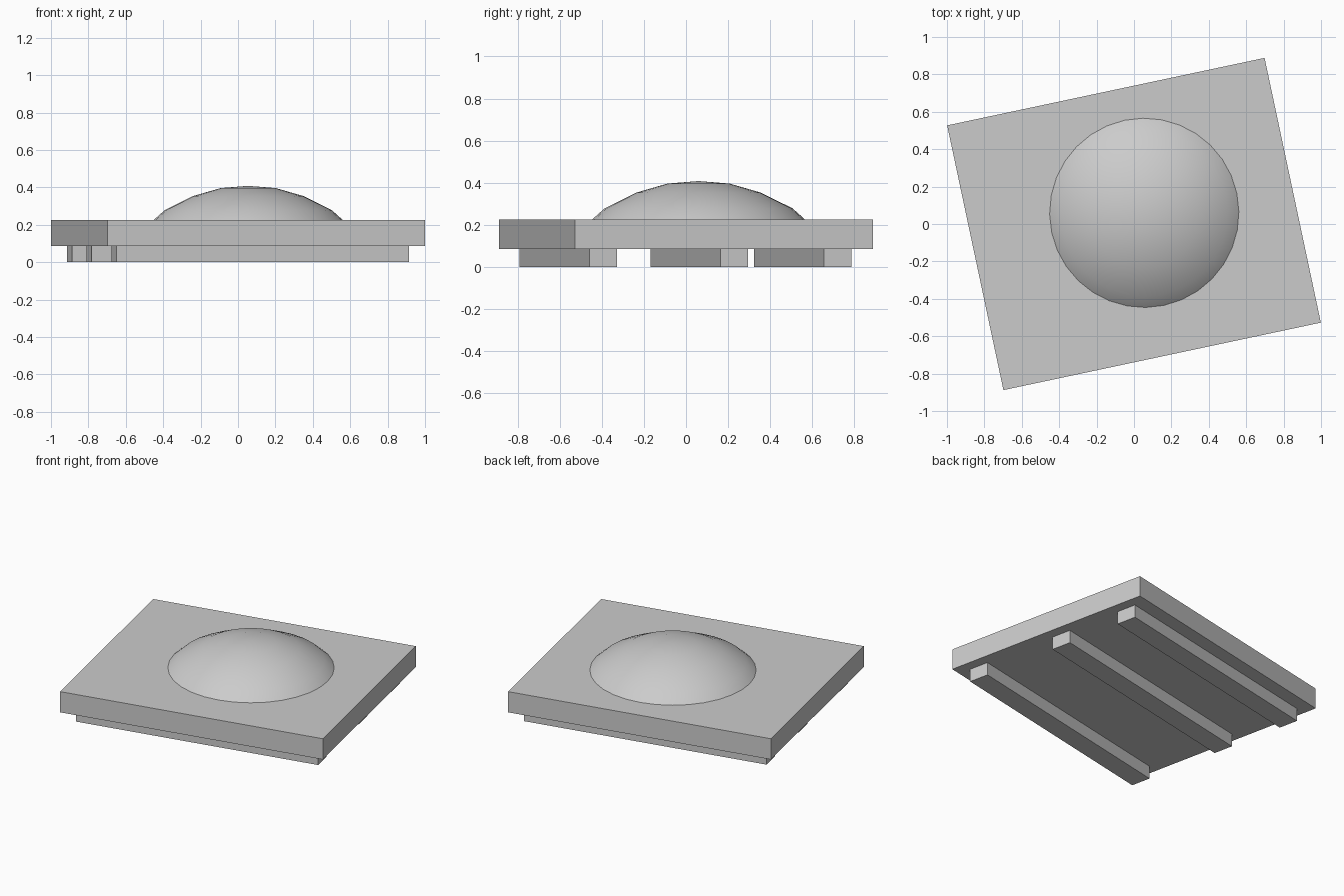
import bpy
import bmesh
from math import radians, cos, sin, pi

if "Cube" in bpy.data.objects:
    bpy.data.objects.remove(bpy.data.objects["Cube"], do_unlink=True)

TURN = radians(12)  # the whole model is turned about z

grey = bpy.data.materials.new("light_grey")
grey.use_nodes = True
colour = (0.6, 0.6, 0.6, 1)
grey.diffuse_color = colour
grey.node_tree.nodes["Principled BSDF"].inputs["Base Color"].default_value = colour


def place(name, bm, u, v):
    """Make an object from bm at (u, v) in the turned frame."""
    bmesh.ops.recalc_face_normals(bm, faces=bm.faces)
    mesh = bpy.data.meshes.new(name)
    bm.to_mesh(mesh)
    bm.free()
    mesh.materials.append(grey)
    obj = bpy.data.objects.new(name, mesh)
    bpy.context.collection.objects.link(obj)
    obj.location = (u * cos(TURN) - v * sin(TURN), u * sin(TURN) + v * cos(TURN), 0)
    obj.rotation_euler.z = TURN
    return obj


def box(name, u, v, length, width, bottom, top):
    bm = bmesh.new()
    bmesh.ops.create_cube(bm, size=1)
    bmesh.ops.scale(bm, vec=(length, width, top - bottom), verts=bm.verts)
    bmesh.ops.translate(bm, vec=(0, 0, (top + bottom) / 2), verts=bm.verts)
    return place(name, bm, u, v)


# Slab
box("slab", 0, 0, 1.735, 1.447, 0.086, 0.225)

# Three rails under the slab
for name, v in (("front_rail", -0.572), ("middle_rail", 0.064), ("back_rail", 0.566)):
    box(name, 0, v, 1.6, 0.133, 0, 0.086)

# Shallow dome, a profile spun about z
profile = [(0, 0.408), (0.148, 0.396), (0.296, 0.353), (0.447, 0.278), (0.506, 0.225)]
bm = bmesh.new()
points = [bm.verts.new((r, 0, z)) for r, z in profile]
edges = [bm.edges.new(pair) for pair in zip(points, points[1:])]
bmesh.ops.spin(bm, geom=points + edges, cent=(0, 0, 0), axis=(0, 0, 1),
               angle=2 * pi, steps=32)
bmesh.ops.remove_doubles(bm, verts=bm.verts, dist=0.0001)
dome = place("dome", bm, 0.066, 0.047)
for face in dome.data.polygons:
    face.use_smooth = True
